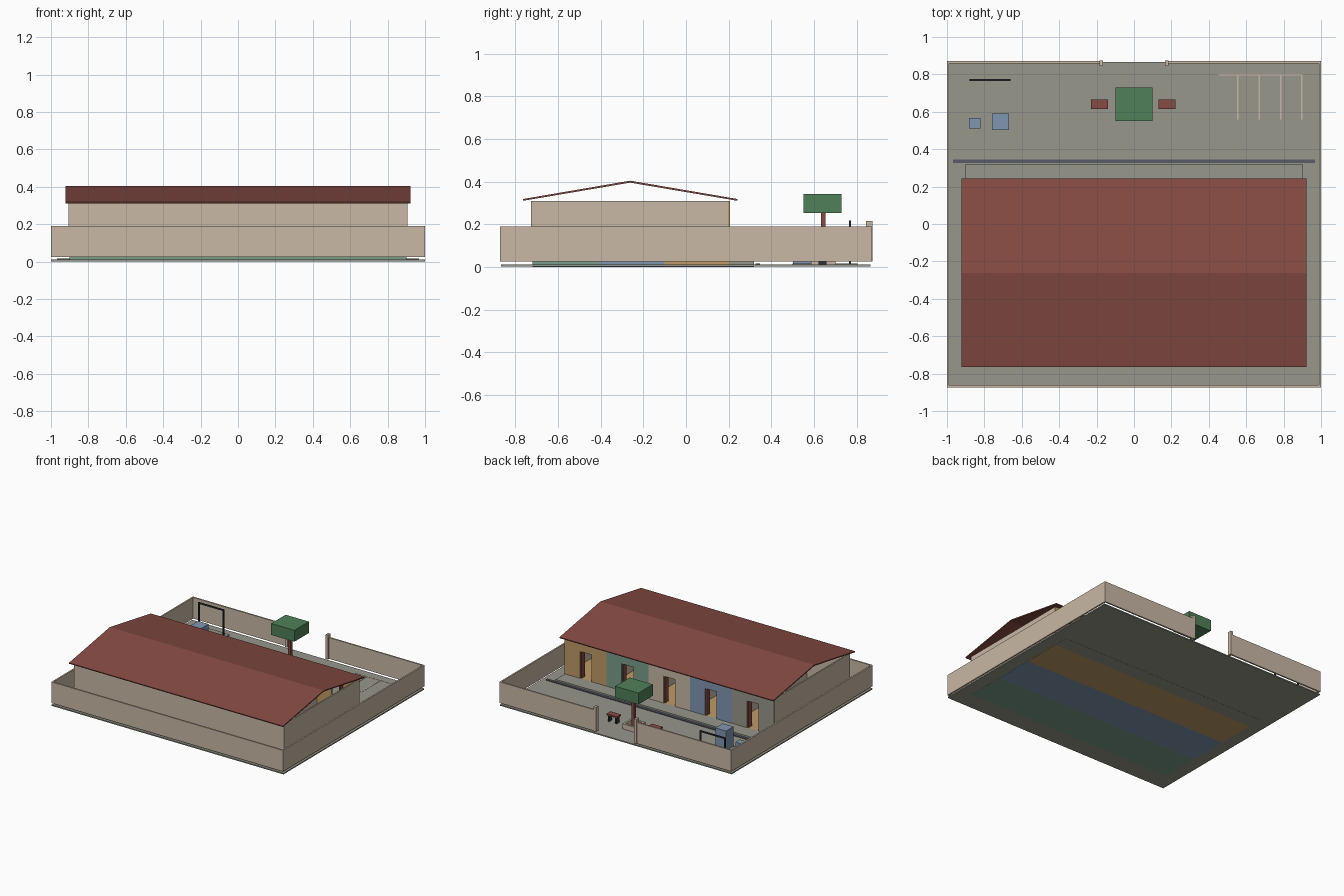
import bpy, bmesh

if "Cube" in bpy.data.objects:
    bpy.data.objects.remove(bpy.data.objects["Cube"])


def lin(c):
    c /= 255
    return c / 12.92 if c <= 0.04045 else ((c + 0.055) / 1.055) ** 2.4


def material(name, r, g, b):
    m = bpy.data.materials.new(name)
    m.diffuse_color = (lin(r), lin(g), lin(b), 1)
    m.use_nodes = True
    m.node_tree.nodes["Principled BSDF"].inputs["Base Color"].default_value = m.diffuse_color
    return m


BEIGE = material("beige_plaster", 200, 184, 165)
GREY = material("grey_concrete", 151, 151, 140)
RED = material("red_brown", 134, 75, 67)
LEAF = material("leaf_green", 80, 128, 88)
SAGE = material("sage_green", 122, 158, 138)
BLUE = material("soft_blue", 128, 150, 176)
OCHRE = material("ochre", 190, 154, 104)
SLATE = material("drain_slate", 88, 92, 106)
DARK = material("dark_metal", 45, 48, 52)


def mesh_object(name, bm, mat):
    me = bpy.data.meshes.new(name)
    bmesh.ops.recalc_face_normals(bm, faces=bm.faces)
    bm.to_mesh(me)
    bm.free()
    me.materials.append(mat)
    ob = bpy.data.objects.new(name, me)
    bpy.context.collection.objects.link(ob)
    return ob


def boxes(name, mat, *spans):
    """One object from boxes given as (x0, x1, y0, y1, z0, z1)."""
    bm = bmesh.new()
    for x0, x1, y0, y1, z0, z1 in spans:
        vs = bmesh.ops.create_cube(bm, size=1)["verts"]
        for v in vs:
            v.co.x = x1 if v.co.x > 0 else x0
            v.co.y = y1 if v.co.y > 0 else y0
            v.co.z = z1 if v.co.z > 0 else z0
    return mesh_object(name, bm, mat)


G, F = 0.01, 0.025      # ground top, floor top

# Ground, verandah and drain
boxes("ground_slab", GREY, (-1, 1, -0.868, 0.865, 0.001, G))
boxes("verandah", GREY, (-0.9, 0.9, 0.205, 0.32, 0, F))
boxes("drain_channel", SLATE, (-0.968, 0.968, 0.326, 0.346, G, 0.016))

# Floor in three coloured strips
edges = [-0.72, -0.41, -0.10, 0.205]
for i, (n, m) in enumerate((("sage", SAGE), ("blue", BLUE), ("ochre", OCHRE))):
    boxes("floor_" + n, m, (-0.9, 0.9, edges[i], edges[i + 1], 0, F))

# Compound wall, raised slightly off the ground, with a gate gap at the back
W = 0.19
boxes("compound_front_wall", BEIGE, (-1, 1, -0.873, -0.861, F, W))
for s, n in ((-1, "left"), (1, "right")):
    a, b = sorted((s * 1.0, s * 0.988))
    boxes("compound_wall_" + n, BEIGE, (a, b, -0.861, 0.859, F, W))
    a, b = sorted((s * 1.0, s * 0.175))
    boxes("compound_back_wall_" + n, BEIGE, (a, b, 0.859, 0.871, F, W))
    boxes("gate_pillar_" + n, BEIGE,
          (s * 0.175 - 0.01, s * 0.175 + 0.01, 0.845, 0.875, F, 0.215))

# Building shell and room partitions
H = 0.31
boxes("rear_wall", BEIGE, (-0.905, 0.905, -0.727, -0.716, F, H))
for s, n in ((-1, "left"), (1, "right")):
    a, b = sorted((s * 0.895, s * 0.905))
    boxes("end_wall_" + n, BEIGE, (a, b, -0.716, 0.197, F, H))
for i in range(4):
    x = -0.54 + 0.36 * i
    boxes(f"partition_{i + 1}", BEIGE, (x - 0.005, x + 0.005, -0.716, 0.197, F, H))

# Coloured verandah wall, one panel with a doorway per room
DW, DH = 0.05, 0.235
for i, m in enumerate((GREY, BLUE, BEIGE, SAGE, OCHRE)):
    c = -0.72 + 0.36 * i
    a = c - (0.185 if i == 0 else 0.18)
    b = c + (0.185 if i == 4 else 0.18)
    boxes(f"room_front_{i + 1}", m,
          (a, c - DW, 0.197, 0.207, F, H),
          (c + DW, b, 0.197, 0.207, F, H),
          (c - DW, c + DW, 0.197, 0.207, DH, H))
    boxes(f"door_leaf_{i + 1}", RED, (c + DW - 0.01, c + DW, 0.16, 0.2, F, DH))

# Gable roof with open ends: thin profile extruded along x
bm = bmesh.new()
prof = [(-0.763, 0.31), (-0.262, 0.395), (0.24, 0.31),
        (0.242, 0.318), (-0.262, 0.404), (-0.765, 0.318)]
vs = [[bm.verts.new((x, y, z)) for y, z in prof] for x in (-0.923, 0.923)]
for i in range(6):
    j = (i + 1) % 6
    bm.faces.new((vs[0][i], vs[0][j], vs[1][j], vs[1][i]))
for v in vs:
    for q in ((0, 1, 4, 5), (1, 2, 3, 4)):
        bm.faces.new([v[k] for k in q])
mesh_object("gable_roof", bm, RED)

# Tree in a square planter
boxes("tree_canopy", LEAF, (-0.1, 0.1, 0.552, 0.73, 0.253, 0.342))
boxes("tree_trunk", RED, (-0.011, 0.011, 0.632, 0.654, G, 0.253))
px, p0, p1, t = 0.058, 0.585, 0.701, 0.015
boxes("tree_planter", BEIGE,
      (-px, px, p0, p0 + t, G, 0.05), (-px, px, p1 - t, p1, G, 0.05),
      (-px, -px + t, p0 + t, p1 - t, G, 0.05), (px - t, px, p0 + t, p1 - t, G, 0.05))

# Benches either side of the tree
for s, n in ((-1, "left"), (1, "right")):
    c = s * 0.18 - 0.004
    boxes("bench_seat_" + n, RED, (c - 0.046, c + 0.046, 0.615, 0.665, 0.058, 0.07))
    boxes("bench_legs_" + n, DARK, *[(c + k - 0.006, c + k + 0.006, 0.622, 0.658, G, 0.058)
                                     for k in (-0.032, 0.032)])

# Water and wash area
boxes("wash_slab", GREY, (-0.886, -0.635, 0.5, 0.805, G, 0.016))
boxes("water_tank", BLUE, (-0.76, -0.668, 0.502, 0.592, 0.016, 0.17))
boxes("wash_trough", BLUE, (-0.882, -0.822, 0.511, 0.566, 0.016, 0.09))
boxes("bar_frame", DARK,
      (-0.88, -0.66, 0.764, 0.774, 0.207, 0.217),
      (-0.88, -0.87, 0.764, 0.774, G, 0.207),
      (-0.67, -0.66, 0.764, 0.774, G, 0.207))

# Painted parking bay lines
boxes("bay_lines", BEIGE, (0.455, 0.902, 0.795, 0.803, G, 0.012),
      *[(x - 0.004, x + 0.004, 0.56, 0.795, G, 0.012) for x in (0.555, 0.67, 0.784, 0.898)])
